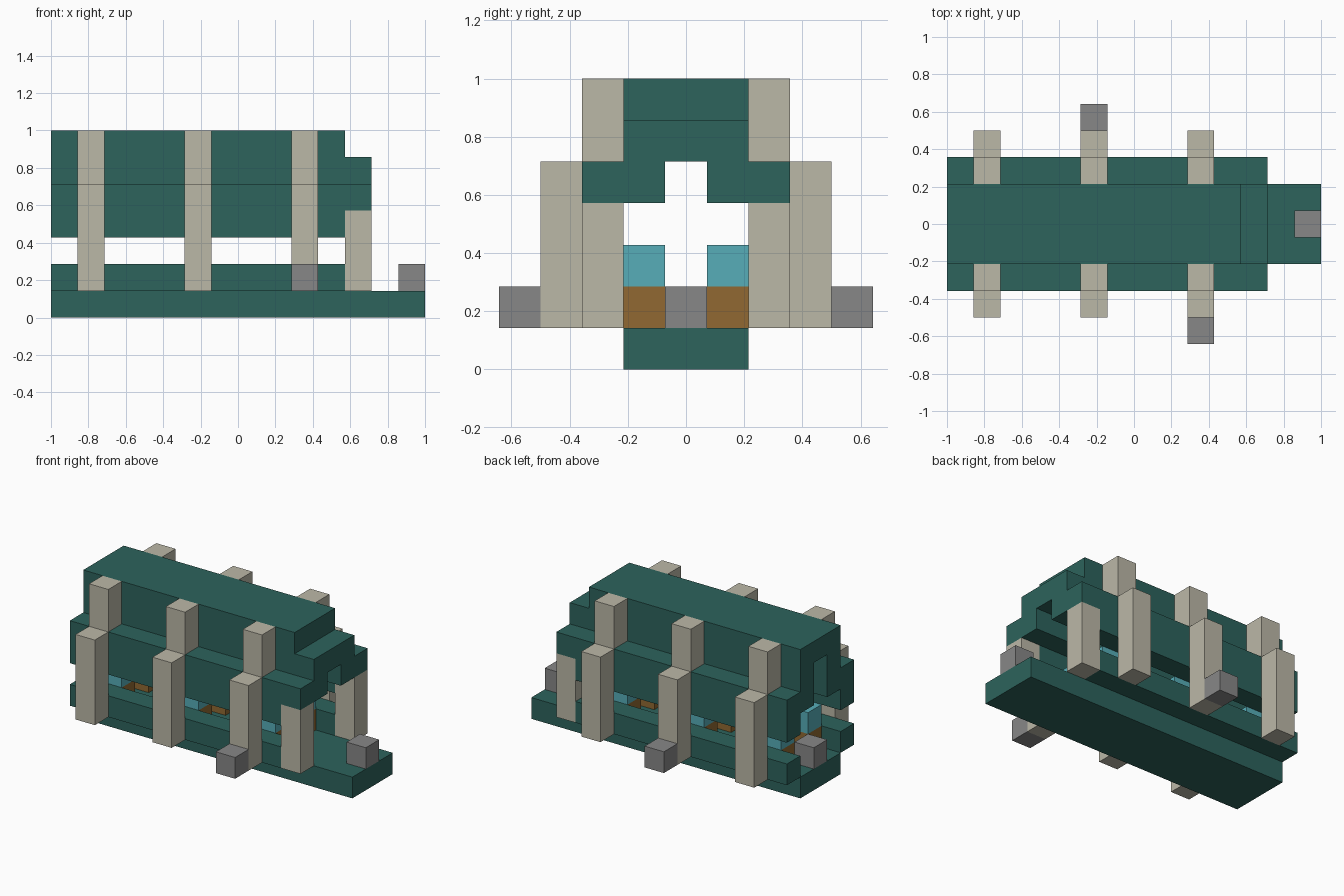
import bpy, bmesh

cube = bpy.data.objects.get("Cube")
if cube:
    bpy.data.objects.remove(cube)

U = 1 / 7  # one block


def material(name, rgb):
    m = bpy.data.materials.new(name)
    m.use_nodes = True
    m.diffuse_color = (*rgb, 1)
    m.node_tree.nodes["Principled BSDF"].inputs["Base Color"].default_value = (*rgb, 1)
    return m


GREEN = material("dark green", (0.026, 0.125, 0.107))
STONE = material("pale stone", (0.50, 0.48, 0.39))
GREY = material("mid grey", (0.242, 0.242, 0.242))
BROWN = material("orange brown", (0.283, 0.141, 0.032))
BLUE = material("light blue", (0.095, 0.423, 0.479))


def prism(name, x0, x1, profile, mat):
    """Extrude a closed (y, z) profile from x0 to x1, in blocks."""
    bm = bmesh.new()
    face = bm.faces.new([bm.verts.new((x0 * U, y * U, z * U)) for y, z in profile])
    new = bmesh.ops.extrude_face_region(bm, geom=[face])["geom"]
    verts = [g for g in new if isinstance(g, bmesh.types.BMVert)]
    bmesh.ops.translate(bm, verts=verts, vec=((x1 - x0) * U, 0, 0))
    bmesh.ops.recalc_face_normals(bm, faces=bm.faces)
    mesh = bpy.data.meshes.new(name)
    bm.to_mesh(mesh)
    bm.free()
    mesh.materials.append(mat)
    ob = bpy.data.objects.new(name, mesh)
    bpy.context.collection.objects.link(ob)
    return ob


def box(name, x, y, z, mat):
    (y0, y1), (z0, z1) = y, z
    return prism(name, x[0], x[1], [(y0, z0), (y1, z0), (y1, z1), (y0, z1)], mat)


def pair(name, x, y, z, mat):
    """Matching boxes on the front and back sides."""
    box("front_" + name, x, (-y[1], -y[0]), z, mat)
    box("back_" + name, x, y, z, mat)


def mirrored(half):
    return half + [(-y, z) for y, z in reversed(half)]


# Floor and lower rails
box("floor", (-7, 7), (-1.5, 1.5), (0, 1), GREEN)
pair("lower_rail", (-7, 4), (1.5, 2.5), (1, 2), GREEN)

# Hollow stepped roof and its lower end section
prism("roof", -7, 4, mirrored([
    (0.5, 6), (0.5, 4), (1.5, 4), (1.5, 3), (2.5, 3), (2.5, 5), (1.5, 5), (1.5, 7)]), GREEN)
prism("roof_end", 4, 5, mirrored([
    (0.5, 5), (0.5, 4), (2.5, 4), (2.5, 5), (1.5, 5), (1.5, 6)]), GREEN)

# Posts, with the seats standing between them
pair("end_post", (4, 5), (1.5, 2.5), (1, 4), STONE)
for i, x in enumerate((-6, -2, 2)):
    span = (x, x + 1)
    pair(f"outer_post_{i}", span, (2.5, 3.5), (1, 5), STONE)
    pair(f"upper_post_{i}", span, (1.5, 2.5), (5, 7), STONE)
    pair(f"seat_base_{i}", span, (0.5, 1.5), (1, 2), BROWN)
    pair(f"seat_top_{i}", span, (0.5, 1.5), (2, 3), BLUE)

# Grey blocks on the two ends and the two sides
box("left_end_block", (6, 7), (-0.5, 0.5), (1, 2), GREY)
box("right_end_block", (-7, -6), (-0.5, 0.5), (1, 2), GREY)
box("front_block", (2, 3), (-4.5, -3.5), (1, 2), GREY)
box("back_block", (-2, -1), (3.5, 4.5), (1, 2), GREY)
